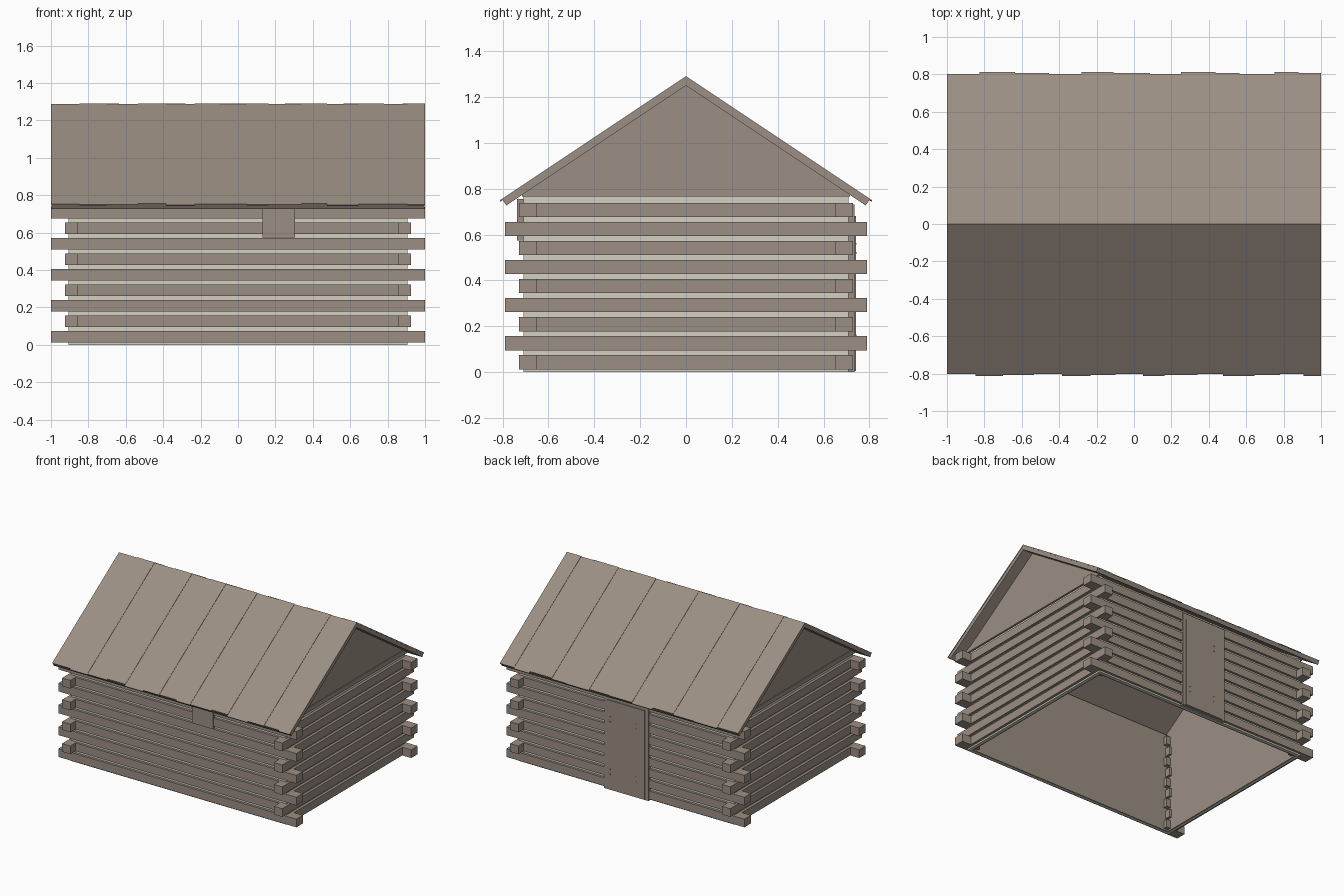
import bpy, bmesh

cube = bpy.data.objects.get("Cube")
if cube:
    bpy.data.objects.remove(cube, do_unlink=True)


def material(name, colour):
    mat = bpy.data.materials.new(name)
    mat.use_nodes = True
    mat.diffuse_color = (*colour, 1)
    mat.node_tree.nodes["Principled BSDF"].inputs["Base Color"].default_value = (*colour, 1)
    return mat


WOOD = material("weathered_wood", (0.33, 0.275, 0.228))
CHINK = material("pale_chinking", (0.66, 0.63, 0.53))


def prism(name, profile, x0, x1, mat=WOOD):
    """Extrude a (y, z) profile along x."""
    bm = bmesh.new()
    face = bm.faces.new([bm.verts.new((x0, y, z)) for y, z in profile])
    ext = bmesh.ops.extrude_face_region(bm, geom=[face])
    moved = [v for v in ext["geom"] if isinstance(v, bmesh.types.BMVert)]
    bmesh.ops.translate(bm, verts=moved, vec=(x1 - x0, 0, 0))
    bmesh.ops.recalc_face_normals(bm, faces=bm.faces)
    mesh = bpy.data.meshes.new(name)
    bm.to_mesh(mesh)
    bm.free()
    mesh.materials.append(mat)
    obj = bpy.data.objects.new(name, mesh)
    bpy.context.collection.objects.link(obj)
    return obj


def box(name, x, y, z, mat=WOOD):
    profile = [(y[0], z[0]), (y[1], z[0]), (y[1], z[1]), (y[0], z[1])]
    return prism(name, profile, x[0], x[1], mat)


def span(side, a, b):
    return tuple(sorted((side * a, side * b)))


def both(half):
    return (-half, half)


# Wall panels: pale chinking outside, wooden lining inside
for s, end in ((-1, "front"), (1, "back")):
    box(end + "_chinking", both(0.905), span(s, 0.69, 0.71), (0.0, 0.76), CHINK)
    box(end + "_lining", both(0.89), span(s, 0.68, 0.69), (0.0, 0.765))
for s, end in ((-1, "right"), (1, "left")):
    box(end + "_chinking", span(s, 0.885, 0.905), both(0.709), (0.0, 0.77), CHINK)
    box(end + "_lining", span(s, 0.875, 0.885), both(0.69), (0.0, 0.77))

# Log courses: long logs alternate between the two wall directions
PITCH, HEIGHT = 0.083, 0.062
for row in range(9):
    z = (0.012 + row * PITCH, 0.012 + row * PITCH + HEIGHT)
    long_x = row % 2 == 0
    for s, end in ((-1, "front"), (1, "back")):
        box(f"{end}_log", both(1.0 if long_x else 0.855), span(s, 0.685, 0.728), z)
    for s, end in ((-1, "right"), (1, "left")):
        box(f"{end}_log", span(s, 0.88, 0.925), both(0.65 if long_x else 0.79), z)
    # Full-width notched log ends at the corners
    for sx in (-1, 1):
        for sy in (-1, 1):
            if long_x:
                box("corner_log_end", span(sx, 0.84, 1.0), span(sy, 0.65, 0.728), z)
            else:
                box("corner_log_end", span(sx, 0.855, 0.925), span(sy, 0.64, 0.79), z)

# Gables and the plate log below each one
for s, end in ((-1, "right"), (1, "left")):
    x = span(s, 0.88, 0.915)
    prism(end + "_gable", [(-0.68, 0.8), (0.68, 0.8), (0, 1.255)], *x)
    x = span(s, 0.88, 0.92)
    prism(end + "_plate_log", [(-0.715, 0.765), (0.715, 0.765), (0.715, 0.778),
                               (0.68, 0.8), (-0.68, 0.8), (-0.715, 0.778)], *x)

# Roof: a sloping deck on each side covered by overlapping boards
SLOPE = 0.667


def slope_piece(name, side, x0, x1, apex, length, thick):
    eave = apex - SLOPE * length
    prism(name, [(0, apex), (side * length, eave),
                 (side * (length - 0.46 * thick), eave - 0.69 * thick),
                 (0, apex - thick)], x0, x1)


front_seams = [-1, -0.847, -0.7, -0.535, -0.385, -0.232, -0.1, 0.047, 0.163,
               0.34, 0.475, 0.645, 0.78, 0.907, 1]
back_seams = [-1, -0.825, -0.635, -0.455, -0.28, -0.11, 0.085, 0.25, 0.435,
              0.565, 0.75, 0.88, 1]
for side, end, seams in ((-1, "front", front_seams), (1, "back", back_seams)):
    slope_piece(end + "_roof_deck", side, -0.998, 0.998, 1.284, 0.8, 0.034)
    for i, (a, b) in enumerate(zip(seams, seams[1:])):
        lift = 0.003 * (i % 2)
        slope_piece(end + "_roof_board", side, a, b, 1.288 + lift,
                    0.802 + 0.005 * (i * 2 % 3), 0.005 + lift)

# Small shutter under the front eave
box("front_shutter", (0.13, 0.305), (-0.738, -0.7), (0.575, 0.755))

# Back door: frame, leaf and pegs
box("door_frame", (-0.2, 0.175), (0.7, 0.735), (0.0, 0.73))
box("door_leaf", (-0.17, 0.15), (0.73, 0.741), (0.005, 0.68))
for x in (-0.1, 0.12):
    for z in (0.12, 0.16, 0.52, 0.56):
        box("door_peg", (x - 0.004, x + 0.004), (0.738, 0.744), (z - 0.004, z + 0.004))
